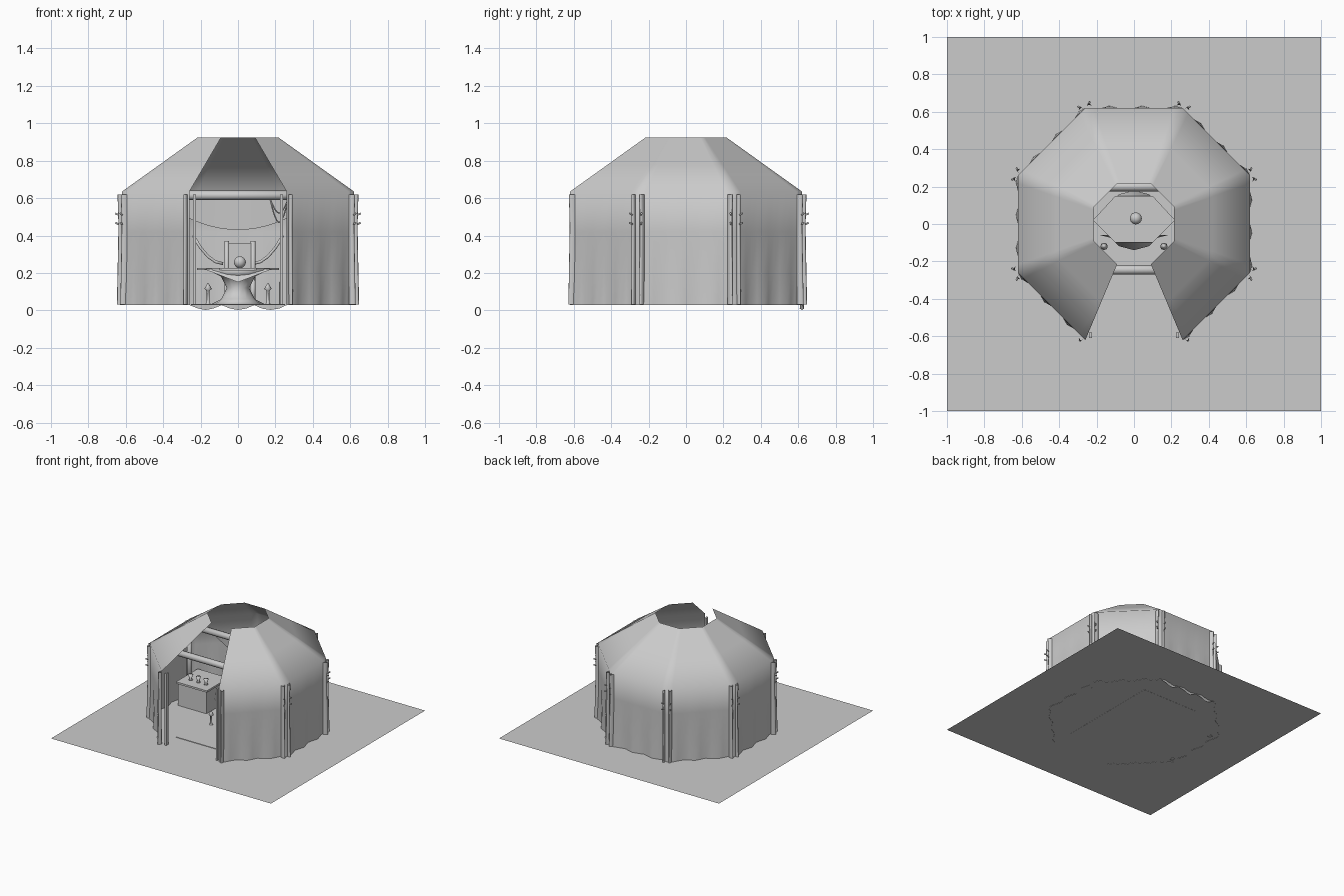
import bpy, bmesh, math
from mathutils import Vector, Matrix

cube = bpy.data.objects.get("Cube")
if cube:
    bpy.data.objects.remove(cube)

mat = bpy.data.materials.new("plain_grey")
mat.use_nodes = True
GREY = (0.6, 0.6, 0.6, 1)
mat.diffuse_color = GREY
mat.node_tree.nodes["Principled BSDF"].inputs["Base Color"].default_value = GREY

GROUND, EAVE, CROWN = 0.03, 0.635, 0.925


def finish(name, bm, smooth=False):
    mesh = bpy.data.meshes.new(name)
    bm.to_mesh(mesh)
    bm.free()
    mesh.materials.append(mat)
    for p in mesh.polygons:
        p.use_smooth = smooth
    ob = bpy.data.objects.new(name, mesh)
    bpy.context.collection.objects.link(ob)
    return ob


def box(name, x, y, z):
    bm = bmesh.new()
    size = Matrix.Diagonal((x[1] - x[0], y[1] - y[0], z[1] - z[0], 1))
    mid = Matrix.Translation([sum(a) / 2 for a in (x, y, z)])
    bmesh.ops.create_cube(bm, size=1, matrix=mid @ size)
    return finish(name, bm)


def tube(name, points, r, sides=8):
    """Round bar that follows a path."""
    bm = bmesh.new()
    pts = [Vector(p) for p in points]
    rings = []
    for i, p in enumerate(pts):
        d = pts[min(i + 1, len(pts) - 1)] - pts[max(i - 1, 0)]
        rot = d.to_track_quat('Z', 'Y')
        rings.append([bm.verts.new(p + rot @ Vector((r * math.cos(a), r * math.sin(a), 0)))
                      for a in (math.tau * k / sides for k in range(sides))])
    for a, b in zip(rings, rings[1:]):
        for k in range(sides):
            n = (k + 1) % sides
            bm.faces.new((a[k], a[n], b[n], b[k]))
    bm.faces.new(rings[0][::-1])
    bm.faces.new(rings[-1])
    return finish(name, bm, True)


def lathe(name, profile, at, sides=12):
    """Turned part from (radius, height) pairs."""
    bm = bmesh.new()
    rings = [[bm.verts.new((at[0] + r * math.cos(math.tau * k / sides),
                            at[1] + r * math.sin(math.tau * k / sides), at[2] + z))
              for k in range(sides)] for r, z in profile]
    for a, b in zip(rings, rings[1:]):
        for k in range(sides):
            n = (k + 1) % sides
            bm.faces.new((a[k], a[n], b[n], b[k]))
    bm.faces.new(rings[0][::-1])
    bm.faces.new(rings[-1])
    return finish(name, bm, True)


def octagon(short, long):
    """Corners anticlockwise, starting right of the doorway."""
    return [Vector(p) for p in ((short, -long), (long, -short), (long, short), (short, long),
                                (-short, long), (-long, short), (-long, -short), (-short, -long))]


# Ground sheet and rug
bm = bmesh.new()
bmesh.ops.create_grid(bm, x_segments=1, y_segments=1, size=1,
                      matrix=Matrix.Translation((0, 0, GROUND)))
finish("ground", bm)
box("rug", (-0.25, 0.25), (-0.45, 0.42), (GROUND - 0.001, GROUND + 0.004))

# Canvas shell: seven wall panels and their roof slopes, doorway left open
outer, inner = octagon(0.26, 0.62), octagon(0.09, 0.215)
STEPS = 12
bm = bmesh.new()
columns = []
for i in range(7):
    for s in range(STEPS + (i == 6)):
        t = s / STEPS
        p, q = outer[i].lerp(outer[i + 1], t), inner[i].lerp(inner[i + 1], t)
        out = p.normalized()
        ripple = 0.012 * math.sin(t * math.tau * 3)
        foot = p + out * ripple
        low = GROUND - 0.002
        if i == 3:
            low -= 0.026 * abs(math.sin(t * math.pi * 3))
        levels = [(foot, low), (p + out * ripple * 0.3, 0.2), (p, 0.42), (p, EAVE),
                  (p.lerp(q, 0.5), (EAVE + CROWN) / 2), (q, CROWN)]
        columns.append([bm.verts.new((v.x, v.y, z)) for v, z in levels])
for a, b in zip(columns, columns[1:]):
    for k in range(5):
        bm.faces.new((a[k], b[k], b[k + 1], a[k + 1]))
finish("canvas_shell", bm, True)


# Curled edge strips in pairs at every corner, with tie knots
def strip(name, base, out, side):
    bm = bmesh.new()
    rows = []
    for z, bulge in ((GROUND, 1.15), (0.2, 1), (0.45, 0.8), (0.62, 1)):
        row = []
        for k in range(7):
            a = math.pi * k / 6
            p = base + out * 0.026 * bulge * math.sin(a) + side * 0.012 * (1 - math.cos(a))
            row.append(bm.verts.new((p.x, p.y, z)))
        rows.append(row)
    for a, b in zip(rows, rows[1:]):
        for k in range(6):
            bm.faces.new((a[k], a[k + 1], b[k + 1], b[k]))
    finish(name, bm, True)


for i, c in enumerate(outer):
    out = c.normalized()
    for j in (i - 1, i + 1):
        if {i, j % 8} == {0, 7}:
            continue
        side = (outer[j % 8] - c).normalized()
        strip("edge_strip", c + side * 0.015, out, side)
        if i not in (0, 7):
            for z in (0.46, 0.51):
                m = c + side * 0.027 + out * 0.02
                e = m + out * 0.018 + side * 0.01
                tube("tie_knot", [(m.x, m.y, z), (e.x, e.y, z + 0.008)], 0.005, 6)

# Door posts
for s in (-1, 1):
    box("door_post", sorted((s * 0.225, s * 0.24)), (-0.61, -0.58), (GROUND, 0.62))

# Cross beams with wall posts
for y in (-0.245, 0.2):
    tube("cross_beam", [(-0.6, y, 0.615), (0.6, y, 0.615)], 0.025, 12)
    for x in (-0.58, 0.58):
        tube("beam_post", [(x, y, GROUND), (x, y, 0.6)], 0.018)

# Swagged drape behind the rear beam
bm = bmesh.new()
pairs = []
for k in range(17):
    x = -0.4 + 0.05 * k
    z = 0.43 + 0.9 * x * x
    pairs.append((bm.verts.new((x, 0.24, 0.615)), bm.verts.new((x, 0.25, z))))
for (a, b), (c, d) in zip(pairs, pairs[1:]):
    bm.faces.new((a, b, d, c))
finish("rear_drape", bm, True)

# Six-sided table: top, pointed front cloth, pedestal
bm = bmesh.new()
rim = [(-0.22, 0.02), (-0.1, -0.1), (0.1, -0.1), (0.22, 0.02), (0.1, 0.15), (-0.1, 0.15)]
top = bm.faces.new([bm.verts.new((x, y, 0.215)) for x, y in rim])
ext = bmesh.ops.extrude_face_region(bm, geom=[top])
bmesh.ops.translate(bm, vec=(0, 0, 0.01),
                    verts=[v for v in ext["geom"] if isinstance(v, bmesh.types.BMVert)])
finish("table_top", bm)
bm = bmesh.new()
bm.faces.new([bm.verts.new(p) for p in ((-0.18, -0.06, 0.22), (0, -0.106, 0.15), (0.18, -0.06, 0.22))])
finish("table_cloth", bm)
lathe("table_pedestal", [(0.15, 0), (0.09, 0.03), (0.06, 0.09), (0.09, 0.15), (0.16, 0.185)],
      (0, 0.02, GROUND))

# Ball on the table
bm = bmesh.new()
bmesh.ops.create_uvsphere(bm, u_segments=16, v_segments=10, radius=0.032,
                          matrix=Matrix.Translation((0.01, 0.03, 0.257)))
finish("table_ball", bm, True)

# Chair behind the table
box("chair_seat", (-0.07, 0.09), (0.24, 0.38), (0.16, 0.19))
box("chair_back", (-0.05, 0.07), (0.37, 0.39), (0.19, 0.36))
for x in (-0.06, 0.08):
    tube("chair_rear_leg", [(x, 0.38, GROUND), (x, 0.38, 0.37)], 0.013)
    tube("chair_front_leg", [(x, 0.25, GROUND), (x, 0.25, 0.17)], 0.013)

# Curved side arms, floor candlesticks, low chest
for s in (-1, 1):
    tube("curved_arm", [(s * (0.08 + 0.16 * t), 0.42, 0.25 + 0.15 * t * t)
                        for t in (0, 0.25, 0.5, 0.75, 1)], 0.009, 6)
    lathe("candlestick", [(0.02, 0), (0.008, 0.01), (0.008, 0.075), (0.02, 0.085), (0.003, 0.115)],
          (s * 0.16, -0.12, GROUND), 8)
box("side_chest", (-0.56, -0.3), (0.02, 0.28), (GROUND, 0.21))
box("chest_lid", (-0.57, -0.29), (0.01, 0.29), (0.21, 0.225))
for x in (-0.5, -0.43, -0.36):
    lathe("cup", [(0.016, 0), (0.008, 0.012), (0.02, 0.045)], (x, 0.1, 0.225), 8)

# Hanging rope loops on the front beam
for drop in (0.08, 0.13):
    tube("hanging_rope", [(0.17 + 0.1 * t, -0.2, 0.6 - drop * math.sin(math.pi * t))
                          for t in (k / 8 for k in range(9))], 0.004, 6)
